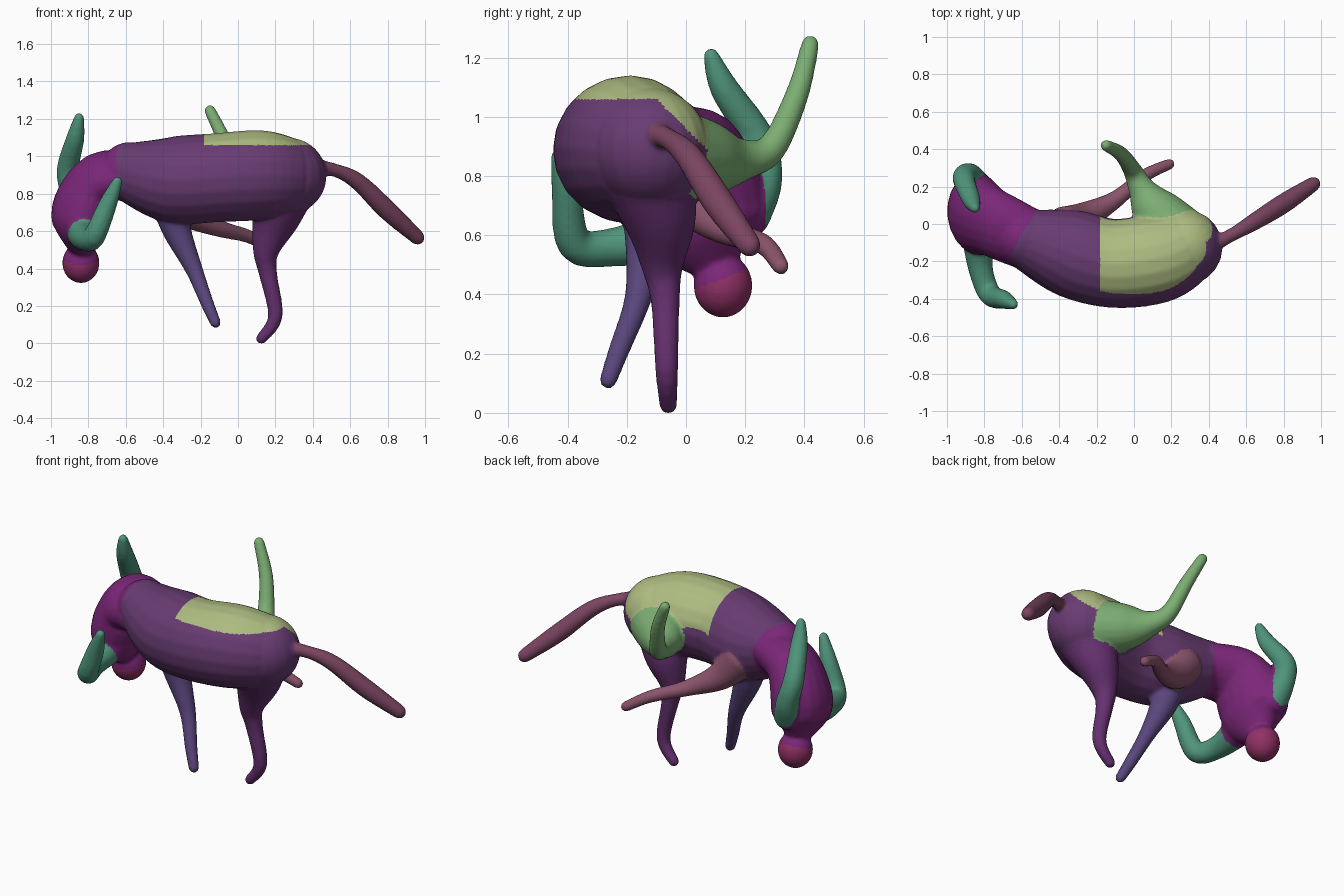
import bpy, bmesh
from mathutils import Vector, Matrix
from math import sin, cos, pi

if "Cube" in bpy.data.objects:
    bpy.data.objects.remove(bpy.data.objects["Cube"])

SIDES, STEPS = 20, 5
bm = bmesh.new()
seeds = []  # (spine point, radius, material index) used to colour the skin
mats = []


def paint(name, rgb):
    mat = bpy.data.materials.new(name)
    mat.diffuse_color = (*rgb, 1)
    mat.use_nodes = True
    mat.node_tree.nodes["Principled BSDF"].inputs["Base Color"].default_value = mat.diffuse_color
    mats.append(mat)


def ball(pos, size):
    bmesh.ops.create_uvsphere(bm, u_segments=SIDES, v_segments=SIDES, radius=1,
                              matrix=Matrix.Translation(pos) @ Matrix.Diagonal((*size, 1)))


def limb(name, rgb, path, radii, scale=1.0, ref=(0, 1, 0), flat=1.0):
    """Loft rounded rings along a smooth path; ref is the wide direction."""
    paint(name, rgb)
    rows = [Vector((*p, r * scale)) for p, r in zip(path, radii)]
    last = len(rows) - 1
    pts = []
    for i in range(last):
        a, b, c, d = rows[max(i - 1, 0)], rows[i], rows[i + 1], rows[min(i + 2, last)]
        for k in range(STEPS):
            t = k / STEPS
            pts.append(b + (c - a) * t / 2 + (a - b * 2.5 + c * 2 - d / 2) * t ** 2
                       + (b * 3 - a - c * 3 + d) * t ** 3 / 2)
    pts.append(rows[-1])
    rings = []
    for i, p in enumerate(pts):
        tan = (pts[min(i + 1, len(pts) - 1)] - pts[max(i - 1, 0)]).to_3d().normalized()
        u = Vector(ref)
        u = (u - tan * u.dot(tan)).normalized()
        v = tan.cross(u) * flat
        angles = [2 * pi * k / SIDES for k in range(SIDES)]
        rings.append([bm.verts.new(p.to_3d() + (u * cos(a) + v * sin(a)) * p.w) for a in angles])
        seeds.append((p.to_3d(), p.w, len(mats) - 1))
    for r, s in zip(rings, rings[1:]):
        for k in range(SIDES):
            bm.faces.new((r[k - 1], r[k], s[k], s[k - 1]))
    bm.faces.new(rings[0][::-1])
    bm.faces.new(rings[-1])
    for p in (pts[0], pts[-1]):  # rounded ends
        ball(p.to_3d(), [p.w * min(flat, 1) * 0.97] * 3)


# horse barrel, rump to waist
limb("flank", (.14, .045, .17),
     [(.27, -.125, .9), (.12, -.185, .905), (-.12, -.21, .89), (-.36, -.15, .88), (-.58, -.08, .92)],
     (.21, .24, .238, .232, .165))
# human torso bending down
limb("torso", (.2, .02, .19),
     [(-.55, -.09, .91), (-.74, 0, .88), (-.83, .05, .73), (-.835, .06, .62), (-.84, .1, .5)],
     (.17, .19, .22, .2, .085), ref=(-.1, 1, .3), flat=.73)
# tail
limb("tail", (.2, .06, .12), [(.4, -.12, .95), (.52, -.06, .93), (.64, .01, .87), (.8, .11, .715), (.96, .215, .57)],
     (.045, .036, .046, .053, .04))
# hind legs: one standing, one kicked up
HIND = (.16, .13, .073, .05, .04, .031)
limb("hind_leg", (.13, .03, .16),
     [(.27, -.15, .86), (.2, -.09, .67), (.15, -.08, .5), (.16, -.07, .38), (.2, -.065, .15), (.125, -.06, .03)],
     HIND, .98)
limb("raised_hind_leg", (.2, .42, .17),
     [(.22, -.04, .87), (.11, .08, .86), (.04, .19, .86), (-.01, .29, .9), (-.07, .375, 1.08), (-.15, .42, 1.25)],
     HIND, ref=(1, 0, .3))
# front legs: one standing, one folded back
FRONT = (.12, .08, .047, .036, .03)
limb("front_leg", (.1, .06, .2),
     [(-.36, -.13, .8), (-.33, -.13, .62), (-.235, -.16, .4), (-.165, -.225, .22), (-.12, -.263, .115)], FRONT)
limb("folded_front_leg", (.26, .09, .15),
     [(-.36, -.02, .82), (-.26, .04, .7), (-.1, .13, .62), (.06, .26, .575), (.19, .32, .5)], FRONT)
# arms
ARM = (.09, .066, .06, .049, .028)
limb("arm", (.08, .3, .2),
     [(-.83, -.08, .6), (-.82, -.24, .565), (-.77, -.375, .575), (-.695, -.405, .75), (-.645, -.43, .87)],
     ARM, ref=(1, 0, 0))
limb("rear_arm", (.08, .3, .2),
     [(-.85, .2, .68), (-.88, .26, .79), (-.91, .24, .93), (-.87, .13, 1.1), (-.85, .085, 1.21)],
     ARM, ref=(1, 0, 0))
# head
paint("head", (.28, .03, .13))
head = Vector((-.84, .125, .435))
ball(head, (.1, .1, .108))
seeds.append((head, .1, len(mats) - 1))
paint("croup", (.42, .5, .22))

# fuse all parts into one smooth skin
bmesh.ops.recalc_face_normals(bm, faces=bm.faces[:])
raw = bpy.data.meshes.new("skin_source")
bm.to_mesh(raw)
bm.free()
source = bpy.data.objects.new("skin_source", raw)
bpy.context.collection.objects.link(source)
fuse = source.modifiers.new("fuse", 'REMESH')
fuse.mode, fuse.voxel_size = 'VOXEL', .011
source.modifiers.new("soften", 'SMOOTH').iterations = 6
deps = bpy.context.evaluated_depsgraph_get()
mesh = bpy.data.meshes.new_from_object(source.evaluated_get(deps))
bpy.data.objects.remove(source)
mesh.transform(Matrix.Translation((0, 0, -min(v.co.z for v in mesh.vertices))))
body = bpy.data.objects.new("centaur_body", mesh)
bpy.context.collection.objects.link(body)

# colour each face by its nearest part, with a pale croup over the hips
mesh.materials.clear()
for mat in mats:
    mesh.materials.append(mat)
for f in mesh.polygons:
    f.use_smooth = True
    c = f.center
    part = min(seeds, key=lambda s: (s[0] - c).length - s[1])[2]
    if part == 0 and c.x > -.18 and c.z + max(c.y + .1, 0) > 1.06:
        part = len(mats) - 1
    f.material_index = part
